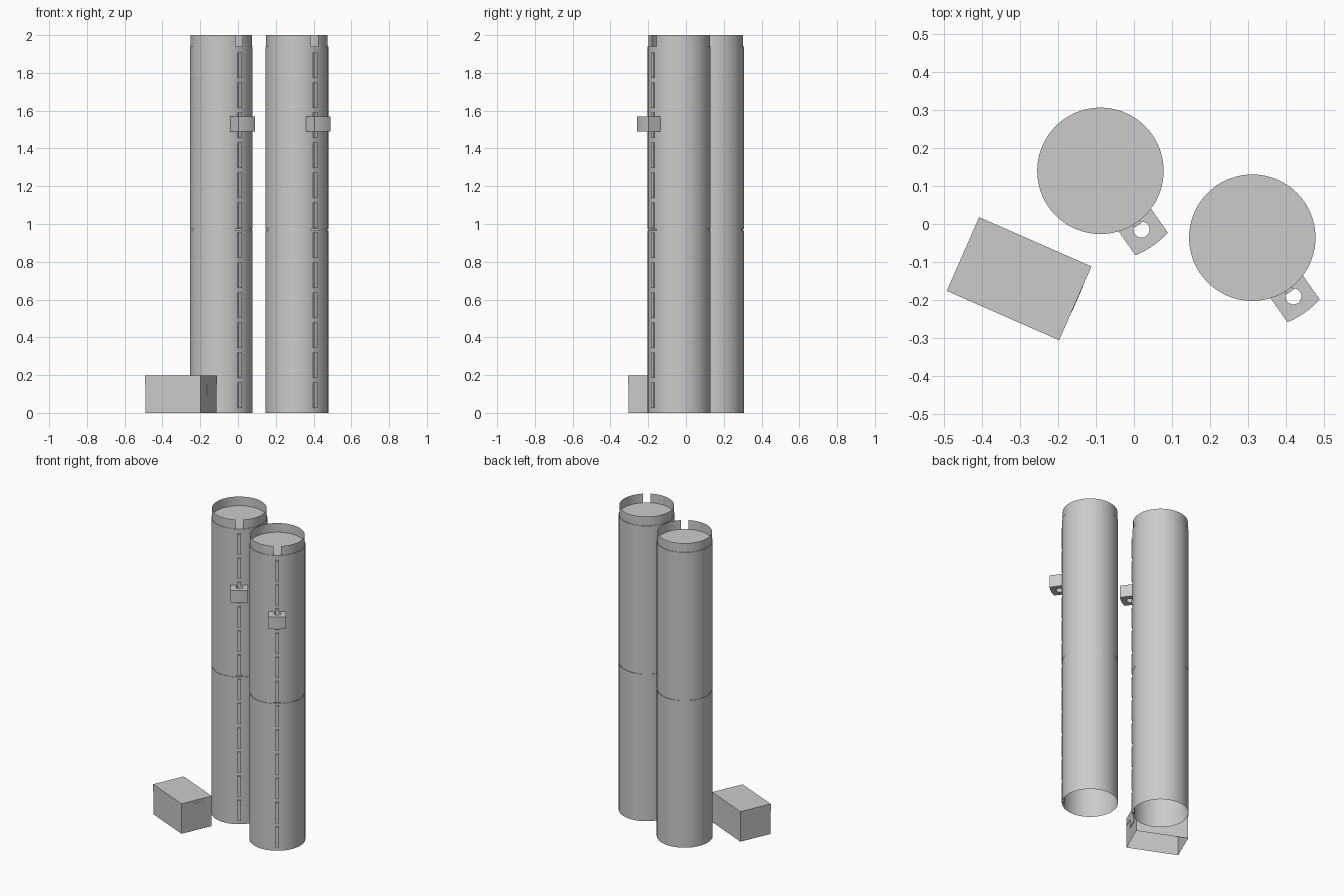
import bpy, bmesh
from math import radians, cos, sin, tau, asin, sqrt
from mathutils import Matrix

if "Cube" in bpy.data.objects:
    bpy.data.objects.remove(bpy.data.objects["Cube"])

R, NECK_R = 0.1665, 0.163      # tube and neck radii
WALL, NECK_H = 0.966, 0.06     # module wall and neck heights
FACING = radians(-55)          # direction of ribs, notch and bracket


def finish(bm, name, matrix):
    bmesh.ops.recalc_face_normals(bm, faces=bm.faces)
    me = bpy.data.meshes.new(name)
    bm.to_mesh(me)
    bm.free()
    ob = bpy.data.objects.new(name, me)
    ob.matrix_world = matrix
    bpy.context.collection.objects.link(ob)
    return ob


def smooth(ob):
    bpy.ops.object.select_all(action='DESELECT')
    ob.select_set(True)
    bpy.context.view_layer.objects.active = ob
    bpy.ops.object.shade_smooth_by_angle(angle=radians(35))


def band(bm, profile, a0, a1, n=72):
    """Sweep an (r, z) profile around z from a0 to a1."""
    rows = []
    for i in range(n + 1):
        a = a0 + (a1 - a0) * i / n
        rows.append([bm.verts.new((r * cos(a), r * sin(a), z)) for r, z in profile])
    for p, q in zip(rows, rows[1:]):
        for j in range(len(profile) - 1):
            bm.faces.new((p[j], q[j], q[j + 1], p[j + 1]))


def add_box(bm, center, size):
    m = Matrix.Translation(center) @ Matrix.Diagonal((*size, 1))
    return bmesh.ops.create_cube(bm, size=1, matrix=m)['verts']


def tube_module(name, matrix):
    bm = bmesh.new()
    # open-bottomed wall with a shoulder
    band(bm, [(R, 0), (R, WALL), (NECK_R, WALL)], 0, tau)
    # neck with a notch facing the ribs
    d = asin(0.0225 / NECK_R)
    band(bm, [(NECK_R, WALL), (NECK_R, WALL + NECK_H)], d, tau - d)
    # recessed top
    bmesh.ops.create_circle(bm, cap_ends=True, segments=72, radius=NECK_R,
                            matrix=Matrix.Translation((0, 0, WALL)))
    bmesh.ops.remove_doubles(bm, verts=bm.verts, dist=1e-5)
    smooth(finish(bm, name, matrix))


def ribs(name, matrix):
    bm = bmesh.new()
    for k in range(12):
        add_box(bm, (R + 0.001, 0, 0.0925 + 0.159 * k), (0.014, 0.021, 0.135))
    finish(bm, name, matrix)


def bracket(name, matrix):
    cu = bpy.data.curves.new(name, 'CURVE')
    cu.dimensions, cu.fill_mode, cu.extrude = '2D', 'BOTH', 0.04

    def loop(pts):
        s = cu.splines.new('POLY')
        s.points.add(len(pts) - 1)
        for p, (x, y) in zip(s.points, pts):
            p.co = (x, y, 0, 1)
        s.use_cyclic_u = True

    # arc-ended plate outline and its round hole
    ys = [-0.052 + 0.104 * i / 16 for i in range(17)]
    loop([(sqrt(0.241 ** 2 - y * y), y) for y in ys] +
         [(sqrt(0.1645 ** 2 - y * y), y) for y in reversed(ys)])
    loop([(0.189 + 0.021 * cos(tau * i / 32), 0.021 * sin(tau * i / 32)) for i in range(32)])
    ob = bpy.data.objects.new(name, cu)
    ob.matrix_world = matrix @ Matrix.Translation((0, 0, 1.53))
    bpy.context.collection.objects.link(ob)
    bpy.ops.object.select_all(action='DESELECT')
    ob.select_set(True)
    bpy.context.view_layer.objects.active = ob
    bpy.ops.object.convert(target='MESH')
    smooth(bpy.context.view_layer.objects.active)


# two stacked tubes
for side, x, y in (("left", -0.0885, 0.140), ("right", 0.3115, -0.036)):
    m = Matrix.Translation((x, y, 0)) @ Matrix.Rotation(FACING, 4, 'Z')
    tube_module(side + "_lower_tube", m)
    tube_module(side + "_upper_tube", m @ Matrix.Translation((0, 0, 2 - WALL - NECK_H)))
    ribs(side + "_ribs", m)
    bracket(side + "_bracket", m)

# control box, open underneath
bm_matrix = Matrix.Translation((-0.3025, -0.144, 0)) @ Matrix.Rotation(radians(-23.7), 4, 'Z')
bm = bmesh.new()
add_box(bm, (0, 0, 0.075), (0.320, 0.209, 0.15))
flat = [f for f in bm.faces if abs(f.normal.z) > 0.9 or
        len({round(v.co.z, 3) for v in f.verts}) == 1]
bmesh.ops.delete(bm, geom=flat, context='FACES_ONLY')
finish(bm, "box_body", bm_matrix)

# lid
bm = bmesh.new()
add_box(bm, (0, 0, 0.174), (0.323, 0.212, 0.048))
bmesh.ops.delete(bm, geom=[f for f in bm.faces if f.calc_center_median().z < 0.151],
                 context='FACES_ONLY')
finish(bm, "box_lid", bm_matrix)

# latch on the end and strap on the back
bm = bmesh.new()
add_box(bm, (0.1605, 0.012, 0.135), (0.004, 0.075, 0.085))
finish(bm, "box_latch", bm_matrix)
bm = bmesh.new()
add_box(bm, (-0.12, 0.104, 0.075), (0.07, 0.003, 0.15))
finish(bm, "box_strap", bm_matrix)
